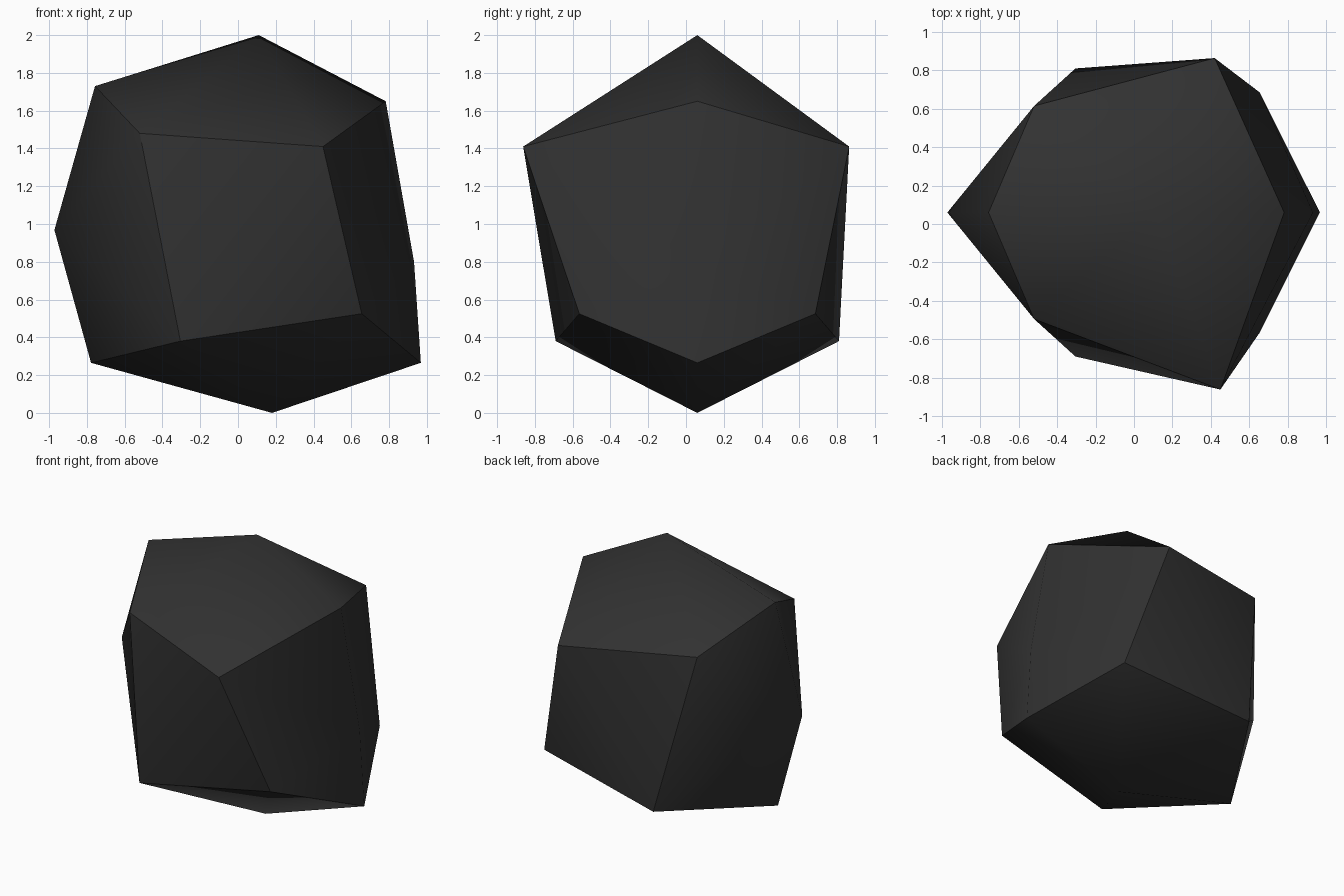
import bpy, bmesh

if "Cube" in bpy.data.objects:
    bpy.data.objects.remove(bpy.data.objects["Cube"])

MID_Y = 0.06  # plane of near symmetry

# Corners of the front face, clockwise from upper left
front = [(-0.52, -0.495, 1.48), (0.45, -0.862, 1.41), (0.655, -0.565, 0.525), (-0.305, -0.69, 0.38)]
# Matching middle ring: four edge points, then the four bulges between them
edge_mid = [(-0.757, 1.73), (0.782, 1.65), (0.968, 0.265), (-0.778, 0.265)]
bulge = [(0.11, 2.0), (0.932, 0.80), (0.18, 0.0), (-0.972, 0.968)]

back = [(x, 2 * MID_Y - y, z) for x, y, z in front]
back[1] = (0.42, 0.864, 1.41)  # this back corner is chipped shorter
points = front + back + [(x, MID_Y, z) for x, z in edge_mid + bulge]

# Rock body: convex shell around the points
bm = bmesh.new()
verts = [bm.verts.new(p) for p in points]
bmesh.ops.convex_hull(bm, input=verts)
bmesh.ops.recalc_face_normals(bm, faces=bm.faces[:])
for f in bm.faces:
    f.smooth = True

# Hard creases along the edges of the boxy shape, smooth elsewhere
for k in range(4):
    n = (k + 1) % 4
    for a, b in ((k, n), (4 + k, 4 + n), (k, 8 + k), (4 + k, 8 + k)):
        e = bm.edges.get((verts[a], verts[b]))
        if e:
            e.smooth = False

mesh = bpy.data.meshes.new("rock")
bm.to_mesh(mesh)
bm.free()

stone = bpy.data.materials.new("dark stone")
stone.diffuse_color = (0.031, 0.031, 0.031, 1)
stone.use_nodes = True
stone.node_tree.nodes["Principled BSDF"].inputs["Base Color"].default_value = stone.diffuse_color
mesh.materials.append(stone)
bpy.context.collection.objects.link(bpy.data.objects.new("rock", mesh))
